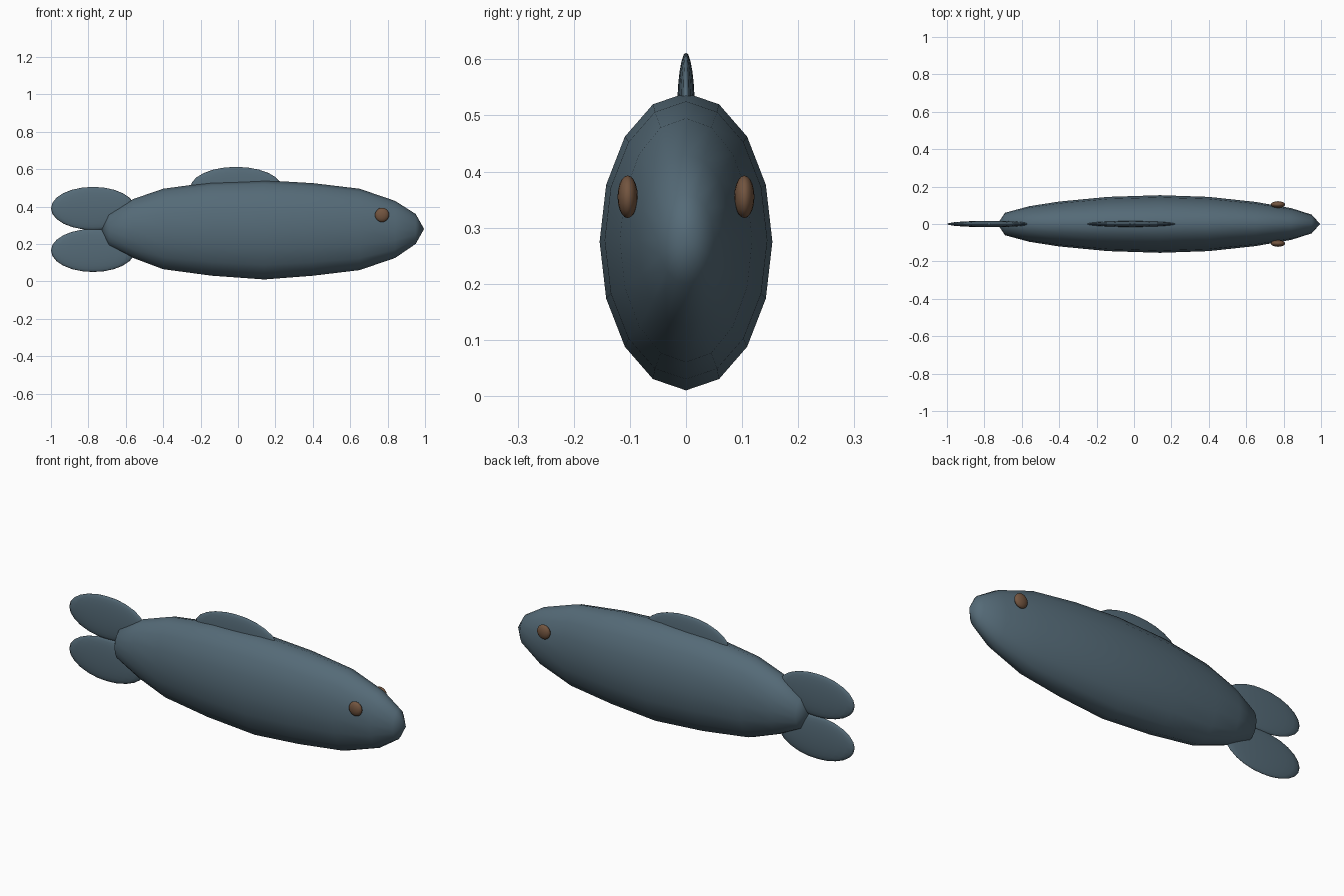
import bpy, bmesh
from math import sin, cos, pi

cube = bpy.data.objects.get("Cube")
if cube:
    bpy.data.objects.remove(cube)


def material(name, rgb):
    m = bpy.data.materials.new(name)
    m.use_nodes = True
    color = (*rgb, 1)
    m.diffuse_color = color
    m.node_tree.nodes["Principled BSDF"].inputs["Base Color"].default_value = color
    return m


slate = material("slate blue", (0.09, 0.145, 0.185))
brown = material("eye brown", (0.17, 0.09, 0.05))


def finish(obj, name, mat):
    obj.name = name
    obj.data.materials.append(mat)
    bpy.ops.object.select_all(action="DESELECT")
    obj.select_set(True)
    bpy.context.view_layer.objects.active = obj
    bpy.ops.object.shade_smooth()
    return obj


def ellipsoid(name, mat, center, radii, segments=20, rings=12):
    bpy.ops.mesh.primitive_uv_sphere_add(segments=segments, ring_count=rings, radius=1, location=center)
    obj = bpy.context.object
    obj.scale = radii
    bpy.ops.object.transform_apply(location=False, rotation=False, scale=True)
    return finish(obj, name, mat)


# Body lofted through elliptical sections: x, half width, bottom, top
SECTIONS = [(-0.69, 0.06, 0.19, 0.36), (-0.56, 0.095, 0.125, 0.44), (-0.4, 0.12, 0.065, 0.495),
            (-0.14, 0.145, 0.03, 0.53), (0.14, 0.154, 0.01, 0.54), (0.4, 0.145, 0.03, 0.525),
            (0.65, 0.118, 0.06, 0.495), (0.84, 0.085, 0.125, 0.43), (0.95, 0.05, 0.2, 0.36)]
SIDES = 16
bm = bmesh.new()
loops = []
for x, w, low, high in SECTIONS:
    mid, h = (low + high) / 2, (high - low) / 2
    loops.append([bm.verts.new((x, w * cos(2 * pi * i / SIDES), mid + h * sin(2 * pi * i / SIDES)))
                  for i in range(SIDES)])
tail_tip = bm.verts.new((-0.73, 0, 0.275))
nose_tip = bm.verts.new((0.995, 0, 0.28))
for i in range(SIDES):
    j = (i + 1) % SIDES
    for a, b in zip(loops, loops[1:]):
        bm.faces.new((a[i], a[j], b[j], b[i]))
    bm.faces.new((tail_tip, loops[0][j], loops[0][i]))
    bm.faces.new((nose_tip, loops[-1][i], loops[-1][j]))
bmesh.ops.recalc_face_normals(bm, faces=bm.faces)
mesh = bpy.data.meshes.new("body")
bm.to_mesh(mesh)
bm.free()
body = bpy.data.objects.new("body", mesh)
bpy.context.collection.objects.link(body)
finish(body, "body", slate)

# Thin fins
ellipsoid("dorsal_fin", slate, (-0.01, 0, 0.5), (0.245, 0.016, 0.112))
ellipsoid("upper_tail_fin", slate, (-0.775, 0, 0.39), (0.225, 0.017, 0.115))
ellipsoid("lower_tail_fin", slate, (-0.775, 0, 0.165), (0.225, 0.017, 0.115))

# Flattened eyes, one on each flank
for name, side in (("right_eye", -1), ("left_eye", 1)):
    ellipsoid(name, brown, (0.77, side * 0.104, 0.355), (0.038, 0.018, 0.038), 16, 10)
